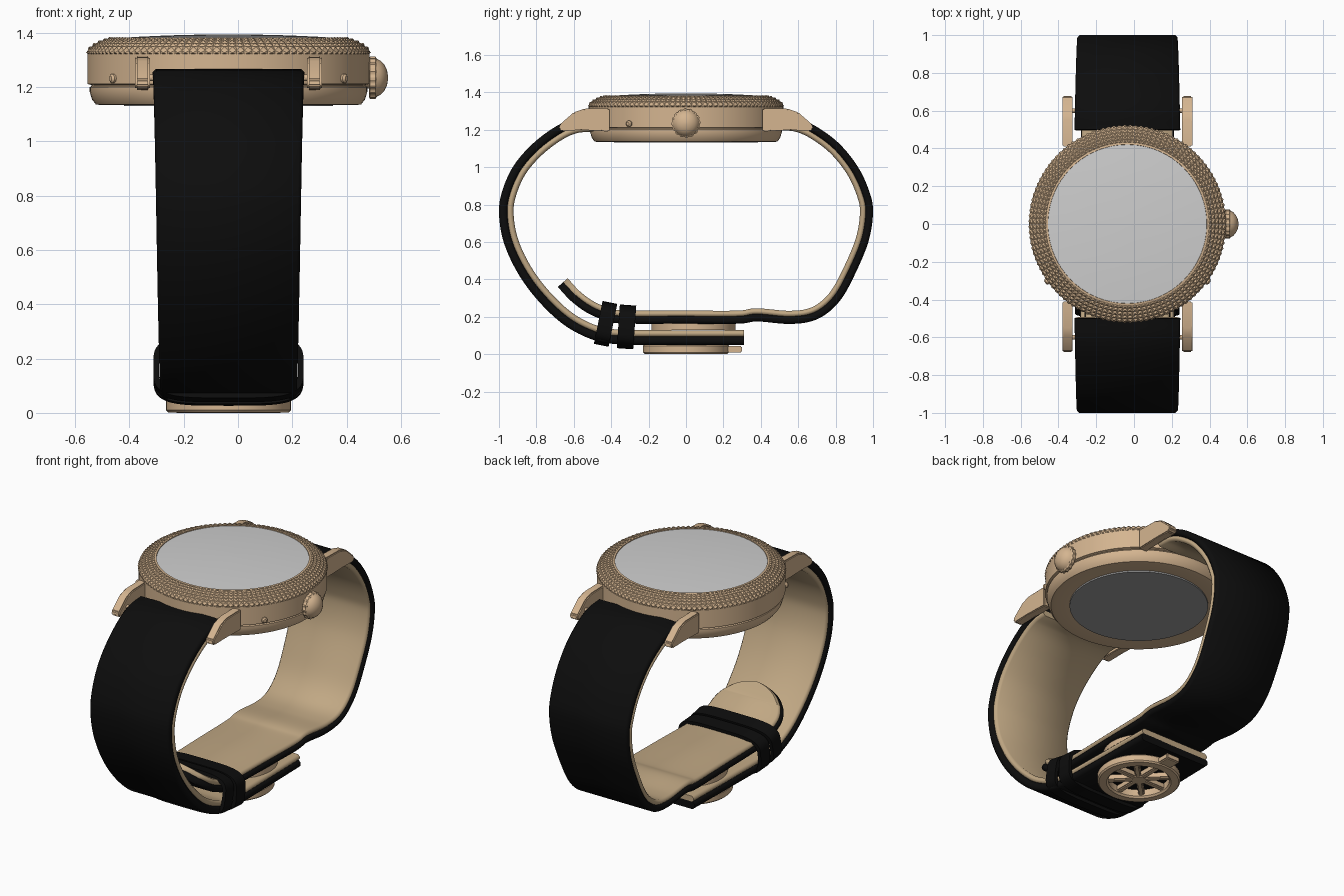
import bpy, bmesh, math
from mathutils import Vector, Matrix

CX = -0.035  # centre line of the watch

if "Cube" in bpy.data.objects:
    bpy.data.objects.remove(bpy.data.objects["Cube"], do_unlink=True)


def material(name, rgb):
    m = bpy.data.materials.new(name)
    m.use_nodes = True
    m.diffuse_color = (*rgb, 1)
    m.node_tree.nodes["Principled BSDF"].inputs["Base Color"].default_value = (*rgb, 1)
    return m


GOLD = material("rose_gold", (0.66, 0.46, 0.28))
LINING = material("tan_lining", (0.53, 0.39, 0.23))
BLACK = material("black_leather", (0.004, 0.004, 0.004))
GLASS = material("pale_glass", (0.62, 0.62, 0.62))
GREY = material("grey_back", (0.34, 0.34, 0.34))


def finish(name, bm, mat, matrix=None, angle=35):
    """Turn a bmesh into an object, smooth below the given angle."""
    bmesh.ops.remove_doubles(bm, verts=bm.verts, dist=1e-5)
    bmesh.ops.recalc_face_normals(bm, faces=bm.faces)
    if matrix:
        bm.transform(matrix)
    me = bpy.data.meshes.new(name)
    bm.to_mesh(me)
    bm.free()
    me.materials.append(mat)
    ob = bpy.data.objects.new(name, me)
    bpy.context.collection.objects.link(ob)
    if angle:
        bpy.ops.object.select_all(action="DESELECT")
        ob.select_set(True)
        bpy.context.view_layer.objects.active = ob
        bpy.ops.object.shade_smooth_by_angle(angle=math.radians(angle))
    return ob


def skin(rings, closed=False, caps=True):
    """Join equal rings of points with quads."""
    bm = bmesh.new()
    vs = [[bm.verts.new(p) for p in ring] for ring in rings]
    n = len(vs[0])
    pairs = list(zip(vs, vs[1:])) + ([(vs[-1], vs[0])] if closed else [])
    for a, b in pairs:
        for i in range(n):
            bm.faces.new((a[i], a[(i + 1) % n], b[(i + 1) % n], b[i]))
    if caps and not closed:
        bm.faces.new(vs[0])
        bm.faces.new(vs[-1])
    return bm


def lathe(profile, segs=96, closed=False, ripple=0, caps=True):
    rings = []
    for r, z in profile:
        ring = []
        for i in range(segs):
            a = math.tau * i / segs
            k = r * (1 - ripple * (i // 2 % 2))
            ring.append((k * math.cos(a), k * math.sin(a), z))
        rings.append(ring)
    return skin(rings, closed, caps)


def at(y, z, x=CX):
    return Matrix.Translation((x, y, z))


# Case: rounded lower shell, groove and straight middle
finish("case", lathe([(0.4, 1.14), (0.47, 1.134), (0.489, 1.137), (0.503, 1.155), (0.512, 1.185),
                      (0.512, 1.2), (0.504, 1.205), (0.504, 1.208), (0.52, 1.212),
                      (0.52, 1.322), (0.42, 1.37)]), GOLD, at(0, 0))
finish("case_back", lathe([(0.385, 1.131), (0.385, 1.145)]), GREY, at(0, 0))

# Bezel: rows of small pyramids over a sloping band
rows = [(0.516, 1.32), (0.518, 1.336), (0.503, 1.35), (0.485, 1.361), (0.466, 1.369),
        (0.447, 1.375), (0.43, 1.379)]
bm = lathe(rows, 112, caps=False)
bmesh.ops.recalc_face_normals(bm, faces=bm.faces)
normals = [f.normal.copy() for f in bm.faces]
if sum(n.z for n in normals) < 0:
    bmesh.ops.reverse_faces(bm, faces=bm.faces)
bm.normal_update()
bmesh.ops.poke(bm, faces=bm.faces, offset=0.008)
finish("bezel_studs", bm, GOLD, at(0, 0), angle=0)
finish("bezel_lip", lathe([(0.432, 1.36), (0.432, 1.382), (0.421, 1.384), (0.418, 1.36)],
                          closed=True), GOLD, at(0, 0))
finish("crystal", lathe([(0.42, 1.37), (0.42, 1.38), (0.33, 1.386), (0.22, 1.391),
                         (0.1, 1.394), (0.02, 1.395)]), GLASS, at(0, 0))

# Crown: stem, fluted rim and dome, turned towards +x
turn = at(0, 1.235, 0.47) @ Matrix.Rotation(math.pi / 2, 4, "Y")
finish("crown_stem", lathe([(0.04, -0.02), (0.04, 0.03)], 24), GOLD, turn)
finish("crown_rim", lathe([(0.068, 0.012), (0.078, 0.016), (0.078, 0.036), (0.07, 0.042)],
                          64, ripple=0.06), GOLD, turn)
finish("crown_dome", lathe([(0.07, 0.04), (0.063, 0.055), (0.048, 0.069), (0.028, 0.079),
                            (0.006, 0.083)], 32), GOLD, turn)


# Lugs: side profile given thickness, then bevelled
def lug(name, x, sy):
    side = [(0.41, 1.315), (0.545, 1.312), (0.6, 1.293), (0.675, 1.228), (0.68, 1.205),
            (0.66, 1.192), (0.56, 1.2), (0.41, 1.19)]
    bm = skin([[(x + dx, sy * y, z) for y, z in side] for dx in (-0.027, 0.027)])
    bmesh.ops.bevel(bm, geom=bm.edges[:], offset=0.006, segments=2, affect="EDGES")
    finish(name, bm, GOLD)


for side, x in (("left", CX + 0.317), ("right", CX - 0.317)):
    for end, sy in (("front", -1), ("back", 1)):
        lug(f"{end}_{side}_lug", x, sy)
        bm = lathe([(0.012, -0.31), (0.012, 0.31)], 16)
        if side == "left":
            finish(f"{end}_spring_bar", bm, GOLD,
                   at(sy * 0.6, 1.235) @ Matrix.Rotation(math.pi / 2, 4, "Y"))
    # Small screw heads on the front flanks of the case
    sx = 1 if x > CX else -1
    d = Vector((0.42 * sx, -0.3, 0)).normalized()
    rot = d.to_track_quat("Z", "Y").to_matrix().to_4x4()
    finish(f"{side}_case_screw", lathe([(0.017, -0.01), (0.017, 0.008), (0.009, 0.015)], 12), GOLD,
           Matrix.Translation((CX + d.x * 0.52, d.y * 0.52, 1.232)) @ rot)


# Straps: curved path of the outer face, swept with a rounded rectangle
def smooth_path(pts, steps=8):
    p = [Vector(q) for q in pts]
    p = [2 * p[0] - p[1]] + p + [2 * p[-1] - p[-2]]
    out = []
    for a, b, c, d in zip(p, p[1:], p[2:], p[3:]):
        for i in range(steps):
            t = i / steps
            out.append(0.5 * (2 * b + (c - a) * t + (2 * a - 5 * b + 4 * c - d) * t * t
                              + (3 * b - a - 3 * c + d) * t ** 3))
    return out + [p[-2]]


def strap(name, pts, sign, layer, w0, w1, mat, tip=0):
    path = smooth_path(pts)
    lens = [0]
    for a, b in zip(path, path[1:]):
        lens.append(lens[-1] + (b - a).length)
    total = lens[-1]
    lo, hi = layer
    e = 0.012
    rings = []
    for i, p in enumerate(path):
        t = (path[min(i + 1, len(path) - 1)] - path[max(i - 1, 0)]).normalized()
        n = Vector((-t.y, t.x)) * sign
        w = w0 + (w1 - w0) * lens[i] / total
        left = total - lens[i]
        if left < tip:
            w *= max(0.1, math.sqrt(1 - (1 - left / tip) ** 2))
        ring = []
        for u, v in ((-w, lo + e), (-w + e, lo), (w - e, lo), (w, lo + e),
                     (w, hi - e), (w - e, hi), (-w + e, hi), (-w, hi - e)):
            q = p + n * v
            ring.append((CX + u, q.x, q.y))
        rings.append(ring)
    finish(name, skin(rings), mat, angle=50)


front = [(-0.5, 1.268), (-0.6, 1.258), (-0.7, 1.215), (-0.82, 1.125), (-0.92, 1.01),
         (-0.98, 0.88), (-1.0, 0.76), (-0.975, 0.6), (-0.9, 0.435), (-0.79, 0.285),
         (-0.65, 0.155), (-0.5, 0.078), (-0.36, 0.053), (-0.1, 0.05), (0.31, 0.05)]
back = [(0.5, 1.268), (0.6, 1.258), (0.7, 1.215), (0.82, 1.125), (0.92, 1.0),
        (0.98, 0.87), (1.0, 0.76), (0.975, 0.6), (0.9, 0.42), (0.83, 0.295),
        (0.75, 0.215), (0.66, 0.173), (0.54, 0.162), (0.38, 0.175), (0.28, 0.163),
        (0, 0.163), (-0.36, 0.165), (-0.46, 0.19), (-0.54, 0.228), (-0.61, 0.28),
        (-0.65, 0.32), (-0.685, 0.36)]
OUTER, INNER = (0, 0.045), (0.042, 0.078)
strap("front_strap_leather", front, 1, OUTER, 0.28, 0.238, BLACK)
strap("front_strap_lining", front, 1, INNER, 0.276, 0.234, LINING)
strap("back_strap_leather", back, -1, (0, 0.04), 0.28, 0.222, BLACK, tip=0.2)
strap("back_strap_lining", back, -1, (0.036, 0.07), 0.276, 0.218, LINING, tip=0.2)


# Keeper loops: hollow rounded bands around both strap ends
def keeper(name, y, z, tilt, half):
    def loop(a, b, v):
        pts = []
        for i in range(48):
            c, s = math.cos(math.tau * i / 48), math.sin(math.tau * i / 48)
            pts.append((a * math.copysign(abs(c) ** 0.5, c), v,
                        b * math.copysign(abs(s) ** 0.5, s)))
        return pts
    rings = [loop(0.277, 0.117, -half), loop(0.277, 0.117, half),
             loop(0.257, 0.098, half), loop(0.257, 0.098, -half)]
    finish(name, skin(rings, closed=True), BLACK, at(y, z) @ Matrix.Rotation(tilt, 4, "X"))


keeper("front_keeper", -0.43, 0.162, -0.2, 0.04)
keeper("back_keeper", -0.318, 0.146, -0.07, 0.044)

# Clasp: plate between the straps, open ring with plain spokes, release tab
finish("clasp_plate", lathe([(0.225, 0.128), (0.225, 0.163)], 48), GOLD, at(0.04, 0))
finish("clasp_ring", lathe([(0.222, 0.052), (0.23, 0.044), (0.23, 0.01), (0.222, 0.002),
                            (0.18, 0), (0.17, 0.01), (0.17, 0.052)], 64, closed=True), GOLD, at(0, 0))
finish("clasp_hub", lathe([(0.04, 0.012), (0.04, 0.052)], 24), GOLD, at(0, 0))


def block(name, size, matrix):
    bm = bmesh.new()
    bmesh.ops.create_cube(bm, size=1, matrix=Matrix.Diagonal((*size, 1)))
    bmesh.ops.bevel(bm, geom=bm.edges[:], offset=0.006, segments=2, affect="EDGES")
    finish(name, bm, GOLD, matrix)


for i in range(4):
    block(f"clasp_spoke_{i + 1}", (0.35, 0.034, 0.038),
          at(0, 0.033) @ Matrix.Rotation(math.pi * i / 4, 4, "Z"))
block("clasp_tab", (0.09, 0.1, 0.036), at(0.25, 0.026))
